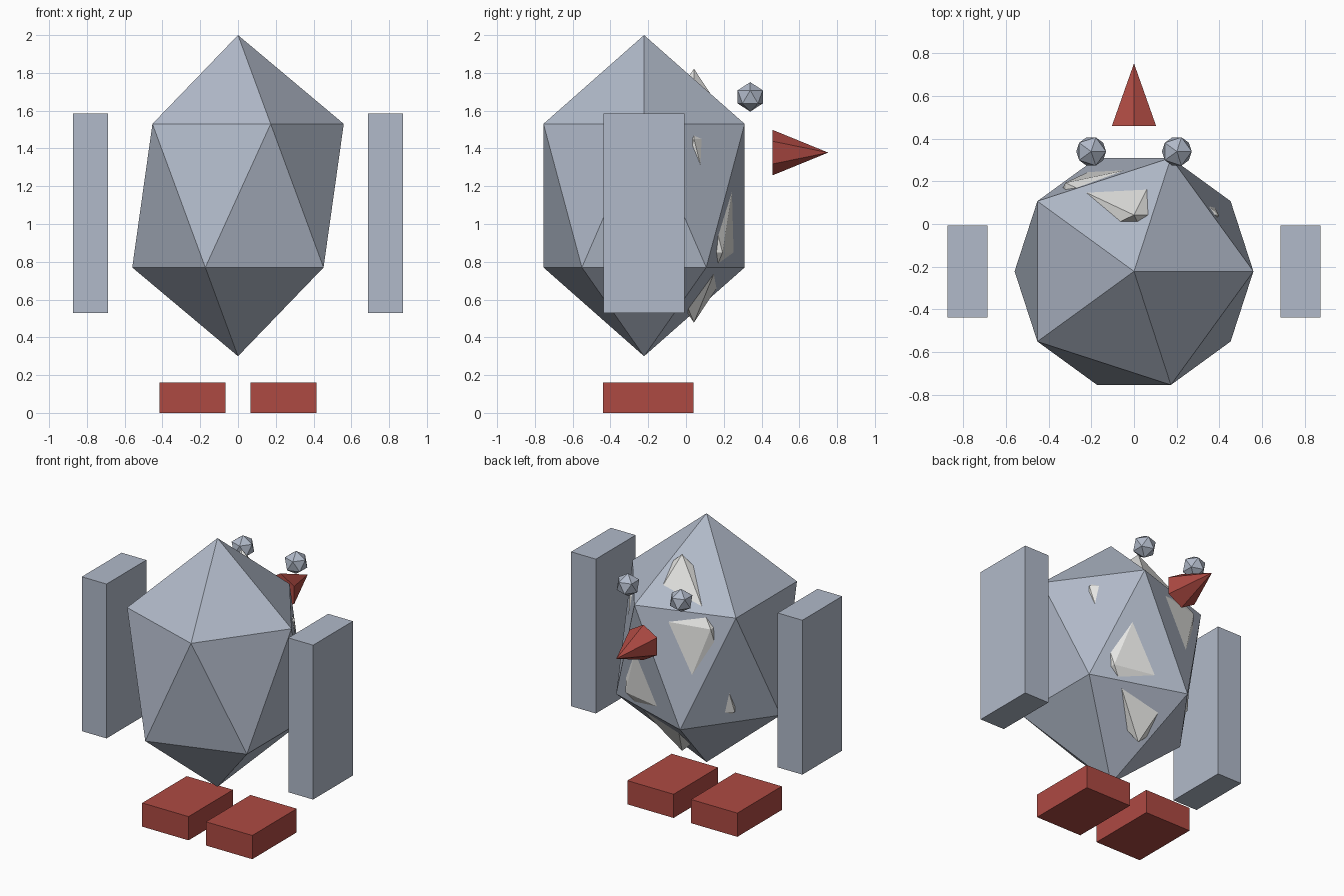
import bpy
import math

if "Cube" in bpy.data.objects:
    bpy.data.objects.remove(bpy.data.objects["Cube"])


def make_material(name, rgb):
    m = bpy.data.materials.new(name)
    m.diffuse_color = (*rgb, 1)
    m.use_nodes = True
    m.node_tree.nodes["Principled BSDF"].inputs["Base Color"].default_value = m.diffuse_color
    return m


grey = make_material("blue grey", (0.44, 0.49, 0.585))
white = make_material("off white", (0.8, 0.8, 0.78))
red = make_material("brick red", (0.42, 0.068, 0.055))


def finish(name, mat, scale=(1, 1, 1)):
    ob = bpy.context.object
    ob.name = name
    ob.scale = scale
    ob.data.materials.append(mat)
    bpy.ops.object.transform_apply(location=False, rotation=True, scale=True)
    return ob


def gem(name, mat, loc, radii):
    # twenty-sided ball stretched to the given radii
    bpy.ops.mesh.primitive_ico_sphere_add(subdivisions=1, radius=1, location=loc)
    return finish(name, mat, radii)


def block(name, mat, loc, size):
    bpy.ops.mesh.primitive_cube_add(size=1, location=loc)
    return finish(name, mat, size)


# Body, with the pale belly poking through its back half
gem("body", grey, (0, -0.222, 1.15), (0.626, 0.626, 0.85))
gem("belly", white, (0, 0.042, 1.15), (0.445, 0.288, 0.672))

# Beak: six-sided cone pointing along +y, a corner at top and bottom
bpy.ops.mesh.primitive_cone_add(vertices=6, radius1=0.12, radius2=0, depth=0.294,
                                location=(0, 0.606, 1.378),
                                rotation=(-math.pi / 2, 0, 0))
finish("beak", red)

# Paired parts
for side, s in (("left", -1), ("right", 1)):
    gem(f"{side}_eye", grey, (s * 0.201, 0.34, 1.673), (0.078, 0.078, 0.078))
    block(f"{side}_wing", grey, (s * 0.781, -0.223, 1.057), (0.187, 0.43, 1.055))
    block(f"{side}_foot", red, (s * 0.241, -0.2, 0.081), (0.35, 0.48, 0.162))
